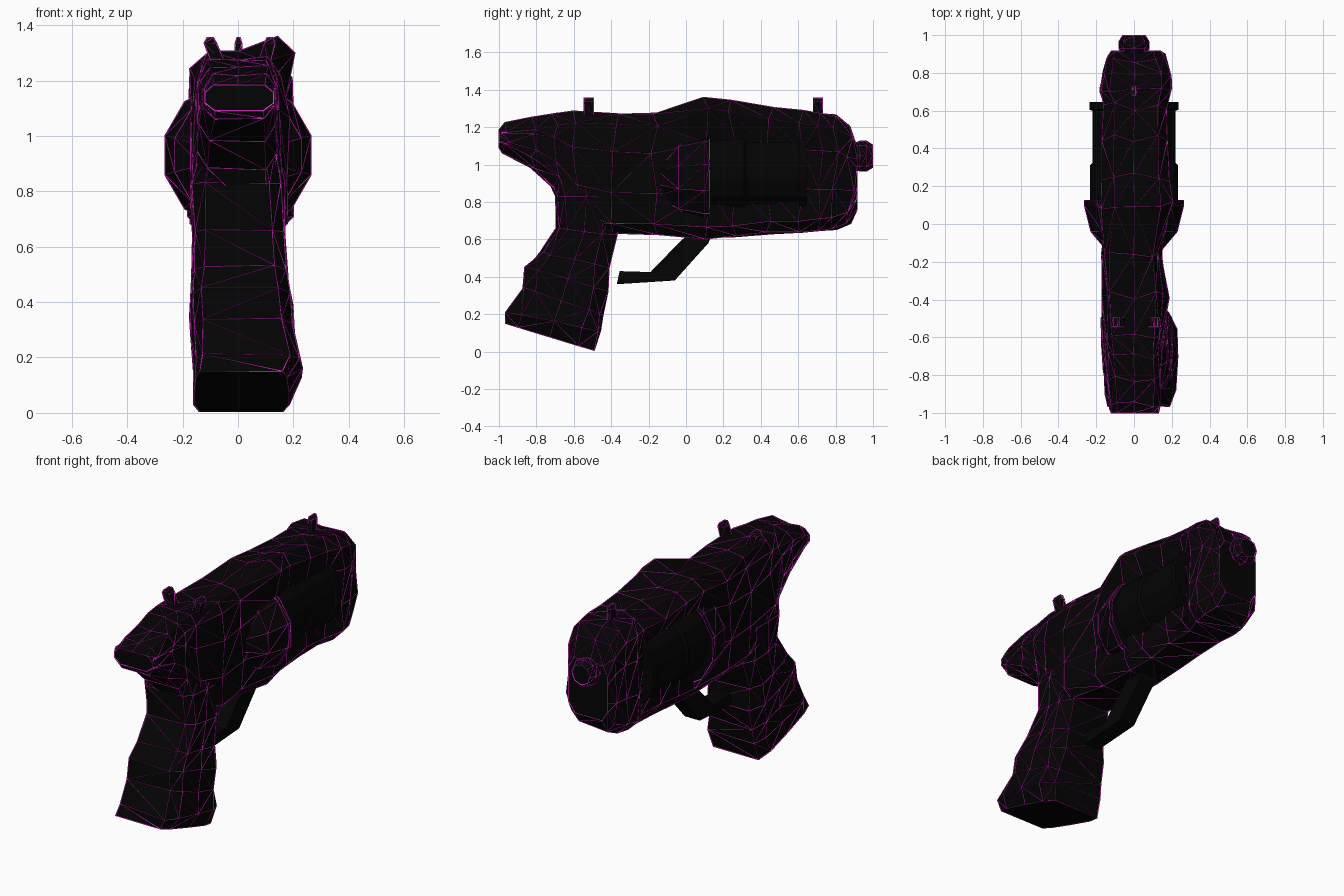
import bpy, bmesh, math, random
from mathutils import Vector

if "Cube" in bpy.data.objects:
    bpy.data.objects.remove(bpy.data.objects["Cube"])

random.seed(4)


def colour(name, rgb):
    m = bpy.data.materials.new(name)
    m.diffuse_color = (*rgb, 1)
    m.use_nodes = True
    m.node_tree.nodes["Principled BSDF"].inputs["Base Color"].default_value = m.diffuse_color
    return m


black = colour("gunmetal_black", (0.001, 0.001, 0.001))
magenta = colour("magenta_line", (0.85, 0.03, 0.7))


def loft(name, rings, jitter=0.0, triangulate=True, lines=False):
    """Skin equal-length closed rings of points, capped at both ends."""
    bm = bmesh.new()
    vr = [[bm.verts.new(p) for p in ring] for ring in rings]
    n = len(vr[0])
    for a, b in zip(vr, vr[1:]):
        for i in range(n):
            j = (i + 1) % n
            quad = (a[i], a[j], b[j], b[i])
            if not triangulate:
                bm.faces.new(quad)
            elif random.random() < .5:
                bm.faces.new(quad[:3])
                bm.faces.new((quad[0], quad[2], quad[3]))
            else:
                bm.faces.new((quad[0], quad[1], quad[3]))
                bm.faces.new(quad[1:])
    bm.faces.new(vr[0])
    bm.faces.new(vr[-1])
    for ring in vr[1:-1]:
        for v in ring:
            v.co += Vector([random.uniform(-jitter, jitter) * s for s in (1, 4, 1)])
    bmesh.ops.recalc_face_normals(bm, faces=bm.faces)
    me = bpy.data.meshes.new(name)
    bm.to_mesh(me)
    bm.free()
    me.materials.append(black)
    ob = bpy.data.objects.new(name, me)
    bpy.context.collection.objects.link(ob)
    if lines:  # thin glowing lines along the facet edges
        me.materials.append(magenta)
        w = ob.modifiers.new("edge_lines", 'WIREFRAME')
        w.thickness = .0065
        w.use_replace = False
        w.use_even_offset = False
        w.material_offset = 1
    return ob


def turned(name, profile, zc, sides, phase=0.0, **kw):
    """Body of revolution about the y direction; profile is (y, radius)."""
    k = [2 * math.pi * (i + phase) / sides for i in range(sides)]
    return loft(name, [[(r * math.cos(a), y, zc + r * math.sin(a)) for a in k]
                       for y, r in profile], **kw)


def bar(name, path, half_width):
    """Side outline in (y, z) extruded across x."""
    return loft(name, [[(x, y, z) for y, z in path] for x in (-half_width, half_width)],
                triangulate=False)


# Frame: y, bottom, top, left width, right width, left drop, top shoulder flare
frame = [
    (-1.00, 1.09, 1.185, .12, .13, 0, 0), (-.96, 1.06, 1.22, .125, .135, 0, 0),
    (-.82, .98, 1.25, .14, .14, 0, 0), (-.70, .88, 1.275, .15, .14, 0, -.01),
    (-.60, .68, 1.285, .16, .15, .01, -.02), (-.38, .63, 1.275, .17, .18, .01, -.03),
    (-.17, .62, 1.27, .17, .14, 0, -.01), (.10, .605, 1.355, .14, .165, .055, .035),
    (.25, .615, 1.345, .135, .145, .055, .04), (.45, .635, 1.305, .135, .14, .03, .04),
    (.62, .64, 1.285, .14, .15, .01, .025), (.72, .645, 1.275, .175, .195, 0, 0),
    (.80, .652, 1.26, .16, .19, 0, 0), (.875, .685, 1.2, .14, .16, 0, 0),
    (.915, .76, 1.09, .12, .14, 0, 0),
]
rings = []
for y, zb, zt, wl, wr, d, e in frame:
    c = min(.06, (zt - zb) * .3)
    zl = zt - d
    z1, z2 = zb + (zt - zb) * .35, zb + (zt - zb) * .68
    rings.append([(x, y, z) for x, z in (
        (-.75 * wl, zl), (0, zl), (.75 * wr + e / 2, zt), (wr + e, zt - c), (wr, z2),
        (wr, z1), (wr, zb + c), (.7 * wr, zb), (-.7 * wl, zb), (-wl, zb + c),
        (-wl, z1), (-wl, z2), (-wl - e, zl - c))])
loft("frame", rings, .006, lines=True)

# Grip: rear (y, z), front (y, z), left width, right width, corner fullness
grip = [
    (-.965, .15, -.49, .005, .16, .185, .87), (-.95, .21, -.455, .11, .16, .228, .82),
    (-.865, .34, -.455, .20, .165, .20, .78), (-.855, .45, -.425, .32, .172, .195, .75),
    (-.77, .53, -.415, .45, .165, .18, .75), (-.69, .66, -.38, .62, .16, .17, .75),
    (-.69, .83, -.36, .82, .17, .165, .7), (-.73, .94, -.36, 1.0, .14, .14, .7),
]
rings = []
for yr, zr, yf, zf, wl, wr, f in grip:
    rings.append([(x, yr + (yf - yr) * t, zr + (zf - zr) * t) for x, t in (
        (f * wr, 0), (.96 * wr, .14), (wr, .5), (wr, .82), (f * wr, 1),
        (-f * wl, 1), (-wl, .82), (-wl, .5), (-.96 * wl, .14), (-f * wl, 0))])
loft("grip", rings, .004, lines=True)

# Revolving drum with raised bands, and the flared shield behind it
turned("drum", [(.08, .238), (.31, .238), (.325, .224), (.60, .224),
                (.605, .241), (.645, .241)], .96, 16, .5, triangulate=False)
turned("drum_shield", [(-.15, .14), (-.04, .236), (.10, .272), (.125, .272)],
       .93, 12, .5, lines=True)

# Muzzle tip
turned("muzzle", [(.88, .06), (.93, .08), (.965, .08), (.997, .06)], 1.045, 8,
       lines=True)

# Open trigger guard
bar("trigger_guard", [(.13, .605), (.12, .58), (-.06, .38), (-.37, .36),
                      (-.355, .43), (-.19, .425), (-.03, .59), (.0, .615)], .05)


# Sights: leaning rear pair and front blade
def sight(name, x0, x1, y, w):
    rings = []
    for x, z, s in ((x0, 1.25, w), (x1, 1.335, w * .9), (x1, 1.355, w * .45)):
        rings.append([(x + a * s, y + b * .025, z)
                      for a, b in ((-1, -1), (1, -1), (1, 1), (-1, 1))])
    loft(name, rings, lines=True)


sight("rear_sight_left", -.065, -.1, -.52, .025)
sight("rear_sight_right", .09, .115, -.52, .022)
sight("front_sight", 0, .002, .705, .013)
